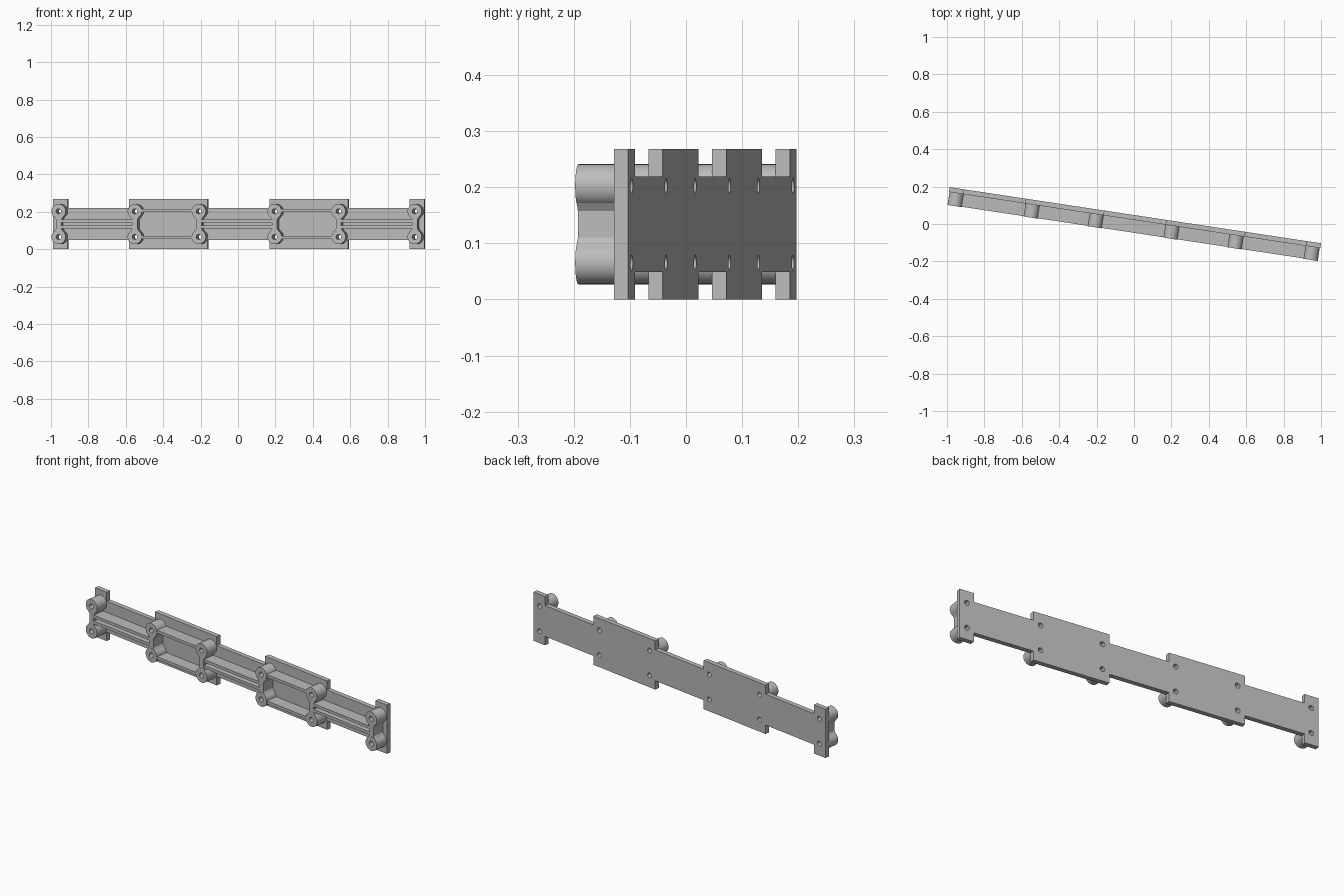
import bpy
from math import sin, cos, pi, radians
from mathutils import Matrix

if "Cube" in bpy.data.objects:
    bpy.data.objects.remove(bpy.data.objects["Cube"], do_unlink=True)

# Main dimensions, in the bar's own frame: x along, y up, z towards the front
MID = 0.134
BACK, PLATE_FRONT, FRONT = -0.0475, -0.0215, 0.0485
BOSS_X = (0.205, 0.551, 0.9625)
BOSS_Y = 0.0685
BOSS_R, HOLE_R = 0.0385, 0.0135
RIB = 0.016
PLACE = (Matrix.Translation((0, 0, MID)) @ Matrix.Rotation(radians(-8.59), 4, 'Z')
         @ Matrix.Rotation(radians(90), 4, 'X'))

grey = bpy.data.materials.new("light grey")
grey.use_nodes = True
grey.diffuse_color = (0.5, 0.5, 0.5, 1)
grey.node_tree.nodes["Principled BSDF"].inputs["Base Color"].default_value = (0.5, 0.5, 0.5, 1)


def circle(x, y, r, n=32):
    return [(x + r * cos(2 * pi * i / n), y + r * sin(2 * pi * i / n)) for i in range(n)]


def rect(x0, x1, y0, y1):
    return [(x0, y0), (x1, y0), (x1, y1), (x0, y1)]


def extrude(name, loops, low, high):
    """Extrude flat outlines from low to high; inner outlines become holes."""
    curve = bpy.data.curves.new(name + "_outline", 'CURVE')
    curve.dimensions = '2D'
    curve.fill_mode = 'BOTH'
    curve.extrude = (high - low) / 2
    for loop in loops:
        spline = curve.splines.new('POLY')
        spline.points.add(len(loop) - 1)
        for point, (x, y) in zip(spline.points, loop):
            point.co = (x, y, 0, 1)
        spline.use_cyclic_u = True
    obj = bpy.data.objects.new(name, curve)
    bpy.context.collection.objects.link(obj)
    obj.matrix_world = PLACE @ Matrix.Translation((0, 0, (low + high) / 2))
    bpy.ops.object.select_all(action='DESELECT')
    obj.select_set(True)
    bpy.context.view_layer.objects.active = obj
    bpy.ops.object.convert(target='MESH')
    obj = bpy.context.object
    obj.name = name
    obj.data.materials.clear()
    obj.data.materials.append(grey)
    bpy.ops.object.mode_set(mode='EDIT')
    bpy.ops.mesh.select_all(action='SELECT')
    bpy.ops.mesh.remove_doubles(threshold=0.00001)
    bpy.ops.mesh.normals_make_consistent(inside=False)
    bpy.ops.object.mode_set(mode='OBJECT')
    bpy.ops.object.shade_smooth_by_angle(angle=radians(30))
    return obj


columns = sorted([-x for x in BOSS_X] + list(BOSS_X))
centres = [(x, y) for x in columns for y in (-BOSS_Y, BOSS_Y)]

# Back plate: narrow strip with wide tabs, pierced by the screw holes
steps = (-1.004, -0.925, -0.592, -0.167, 0.167, 0.592, 0.925, 1.004)
top = []
for i in range(len(steps) - 1):
    half = 0.134 if i % 2 == 0 else 0.085
    top += [(steps[i], half), (steps[i + 1], half)]
# Tabs sit at both ends and between alternate boss pairs
widths = (0.134, 0.085, 0.134, 0.085, 0.134, 0.085, 0.134)
top = [p for i, w in enumerate(widths) for p in ((steps[i], w), (steps[i + 1], w))]
outline = top + [(x, -y) for x, y in reversed(top)]
extrude("back_plate", [outline] + [circle(x, y, HOLE_R) for x, y in centres], BACK, PLATE_FRONT)

# Hollow screw bosses
for i, (x, y) in enumerate(centres):
    extrude(f"screw_boss_{i + 1}", [circle(x, y, BOSS_R), circle(x, y, HOLE_R)],
            PLATE_FRONT - 0.001, FRONT)

# Upright webs between each boss pair, flared where they meet the bosses
for i, x in enumerate(columns):
    side = [(0.028, -0.045), (0.014, -0.024), (0.014, 0.024), (0.028, 0.045)]
    web = [(x + w, y) for w, y in side] + [(x - w, y) for w, y in reversed(side)]
    extrude(f"upright_web_{i + 1}", [web], PLATE_FRONT - 0.001, FRONT - 0.001)

# Long ribs: outer rails on the wide bays, twin centre ribs on the narrow bays
for i in range(len(columns) - 1):
    a, b = columns[i], columns[i + 1]
    wide = i % 2 == 1
    for label, sign in (("upper", 1), ("lower", -1)):
        y = sign * (BOSS_Y + 0.004 if wide else RIB)
        inset = 0.025 if wide else 0.005
        extrude(f"{label}_rib_{i + 1}",
                [rect(a + inset, b - inset, y - RIB / 2, y + RIB / 2)],
                PLATE_FRONT - 0.001, FRONT - 0.002)
